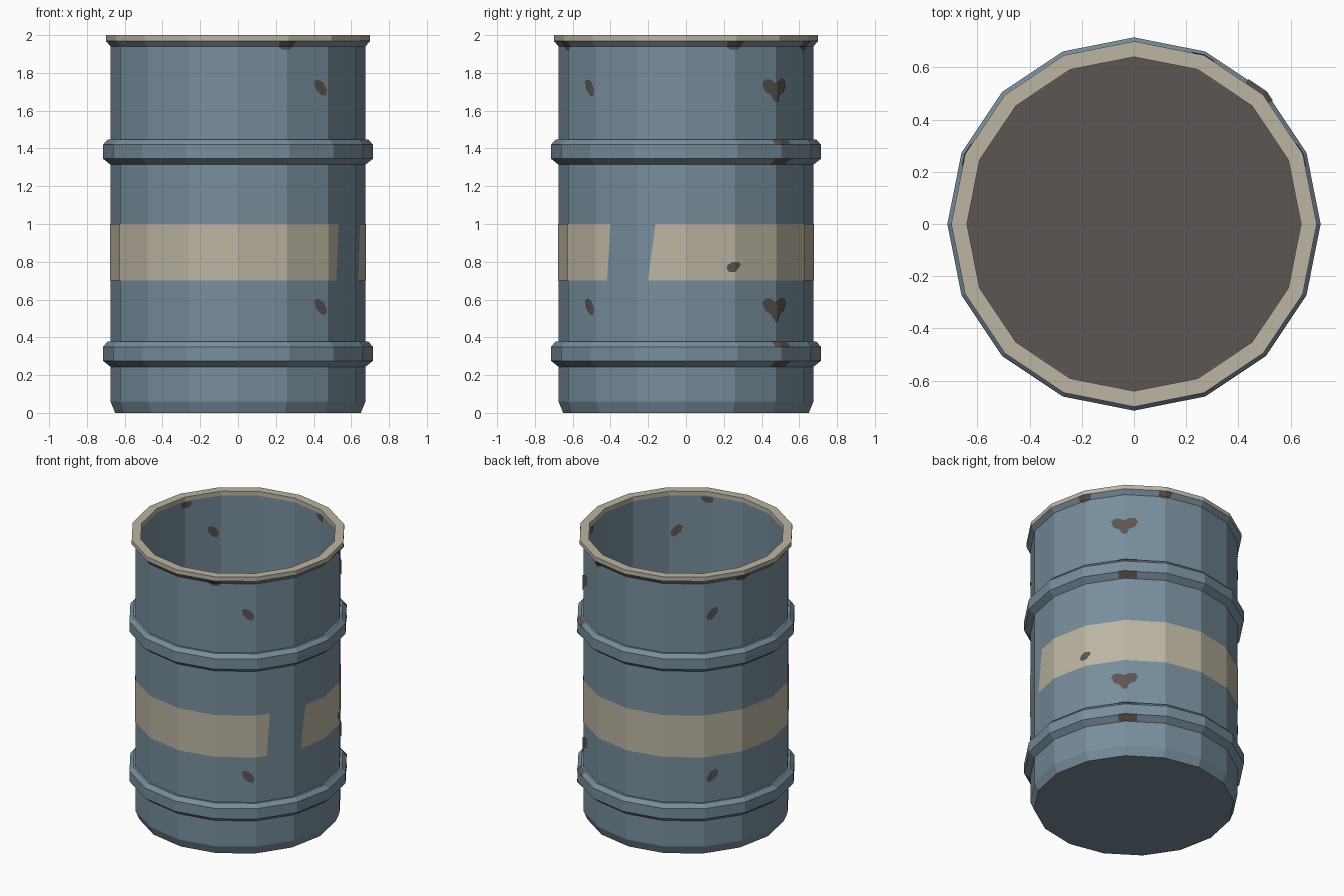
import bpy, bmesh, math
from mathutils import Vector

if "Cube" in bpy.data.objects:
    bpy.data.objects.remove(bpy.data.objects["Cube"])

SIDES = 16


def material(name, rgb):
    m = bpy.data.materials.new(name)
    m.diffuse_color = (*rgb, 1)
    m.use_nodes = True
    m.node_tree.nodes["Principled BSDF"].inputs["Base Color"].default_value = m.diffuse_color
    return m


BLUE = material("faded_blue", (0.188, 0.270, 0.333))
BEIGE = material("beige_paint", (0.503, 0.462, 0.366))
RUST = material("dark_rust", (0.107, 0.089, 0.084))


def finish(bm, name, mats):
    me = bpy.data.meshes.new(name)
    bm.to_mesh(me)
    bm.free()
    for m in mats:
        me.materials.append(m)
    ob = bpy.data.objects.new(name, me)
    bpy.context.collection.objects.link(ob)
    return ob


def ring_point(u, r, z):
    """Point on the 16-sided wall; u counts facets anticlockwise from +x."""
    i = math.floor(u + 1e-5)
    a, b = (Vector((math.cos(k * math.tau / SIDES), math.sin(k * math.tau / SIDES), 0)) * r
            for k in (i, i + 1))
    p = a.lerp(b, u - i)
    p.z = z
    return p


def lathe(name, profile, mats, rule, closed=False):
    """Revolve (radius, z) points; rule(face centre) gives the material index."""
    bm = bmesh.new()
    rings = []
    for r, z in profile:
        if r == 0:
            rings.append([bm.verts.new((0, 0, z))] * SIDES)
        else:
            rings.append([bm.verts.new(ring_point(k, r, z)) for k in range(SIDES)])
    pairs = list(zip(rings, rings[1:]))
    if closed:
        pairs.append((rings[-1], rings[0]))
    for a, b in pairs:
        for k in range(SIDES):
            n = (k + 1) % SIDES
            vs = list(dict.fromkeys((a[k], a[n], b[n], b[k])))
            f = bm.faces.new(vs)
            f.material_index = rule(f.calc_center_median())
    bmesh.ops.recalc_face_normals(bm, faces=bm.faces)
    return finish(bm, name, mats)


def paint(name, outlines, profile, offset, mat):
    """Thin painted patches: (u, z) outlines folded onto a lathed profile."""
    bm = bmesh.new()
    for pts in outlines:
        bm.faces.new([bm.verts.new((u, z, 0)) for u, z in pts])
    bmesh.ops.triangulate(bm, faces=bm.faces[:])
    us = [v.co.x for v in bm.verts]
    cuts = [((k, 0, 0), (1, 0, 0)) for k in range(math.ceil(min(us)), math.floor(max(us)) + 1)]
    cuts += [((0, z, 0), (0, 1, 0)) for _, z in profile]
    for co, no in cuts:
        bmesh.ops.bisect_plane(bm, geom=bm.verts[:] + bm.edges[:] + bm.faces[:],
                               dist=1e-6, plane_co=co, plane_no=no)
    for v in bm.verts:
        u, z = v.co.x, v.co.y
        r = profile[-1][0]
        for (r0, z0), (r1, z1) in zip(profile, profile[1:]):
            if z0 - 1e-6 <= z <= z1 + 1e-6:
                r = r0 + (r1 - r0) * (z - z0) / (z1 - z0)
                break
        v.co = ring_point(u, r + offset, z)
    if offset < 0:
        bmesh.ops.reverse_faces(bm, faces=bm.faces[:])
    return finish(bm, name, [mat])


def shift(pts, du=0, dz=0):
    return [(u + du, z + dz) for u, z in pts]


# Barrel shell with beige lip and rusty inner floor
def shell_colour(c):
    rad = math.hypot(c.x, c.y)
    if c.z > 1.972:
        return 1
    return 2 if rad < 0.5 and c.z > 0.03 else 0


OUTER = [(0.65, 0), (0.675, 0.06), (0.675, 1.94), (0.70, 1.97)]
INNER = [(0.64, 0.05), (0.64, 1.97)]
lathe("barrel_shell",
      [(0, 0)] + OUTER + [(0.70, 2), (0.64, 2)] + INNER[::-1] + [(0, 0.05)],
      [BLUE, BEIGE, RUST], shell_colour)

# Raised hoops
RIB = [(0.675, 0.244), (0.715, 0.276), (0.715, 0.35), (0.69, 0.377)]
for label, dz in (("lower", 0), ("upper", 1.07)):
    rib = shift(RIB, 0, dz)
    lathe(label + "_hoop", [(0.66, rib[0][1])] + rib + [(0.66, rib[-1][1])],
          [BLUE], lambda c: 0, closed=True)
    paint(label + "_hoop_rust",
          [[(1.85, a + dz), (2.3, a + dz), (2.3, b + dz), (1.85, b + dz)]
           for a, b in ((0.244, 0.276), (0.35, 0.377))], rib, 0.004, RUST)

# Worn stripe with its gaps
STRIPE = [(15.22, .7), (16.57, .7), (17.53, .91), (17.69, .91), (17.69, .7), (25.62, .7),
          (25.93, .99), (25.95, .92), (26.56, .92), (26.56, .7), (30.28, .7), (30.36, 1),
          (22.64, 1), (22.02, .81), (22.02, .865), (21.56, .865), (21.56, 1), (15.38, 1)]

# Rust patches
HEART = [(1.65, 1.745), (1.72, 1.765), (1.85, 1.765), (1.98, 1.745), (2.12, 1.765),
         (2.26, 1.765), (2.32, 1.74), (2.25, 1.70), (2.1, 1.685), (2.05, 1.645),
         (1.95, 1.645), (1.85, 1.685), (1.72, 1.70)]
LEAF = [(13.65, 1.755), (13.68, 1.715), (13.83, 1.68), (13.93, 1.68), (13.96, 1.71),
        (13.86, 1.75), (13.73, 1.765)]
LEAF_BACK = [(20.02 - u, z) for u, z in reversed(LEAF)]
CHIP = [(-.17, 1.935), (-.08, 1.922), (.07, 1.925), (.14, 1.945), (.17, 1.968), (-.17, 1.968)]
SPECK = [(.82, .765), (.88, .745), (1.0, .745), (1.13, .78), (1.1, .80), (.95, .80), (.85, .785)]
HEART, LEAF, LEAF_BACK = HEART[::-1][::-1], LEAF, LEAF_BACK
spots = [SPECK]
for pts in (HEART[::-1], LEAF, LEAF_BACK):
    spots += [pts, shift(pts, 0, -1.16)]
spots += [shift(CHIP, u) for u in (1, 3, 7, 13)]

for side, prof, sign in (("outer", OUTER, 1), ("inner", INNER, -1)):
    paint(side + "_stripe", [STRIPE], prof, 0.003 * sign, BEIGE)
    paint(side + "_rust_patches", spots, prof, 0.005 * sign, RUST)
